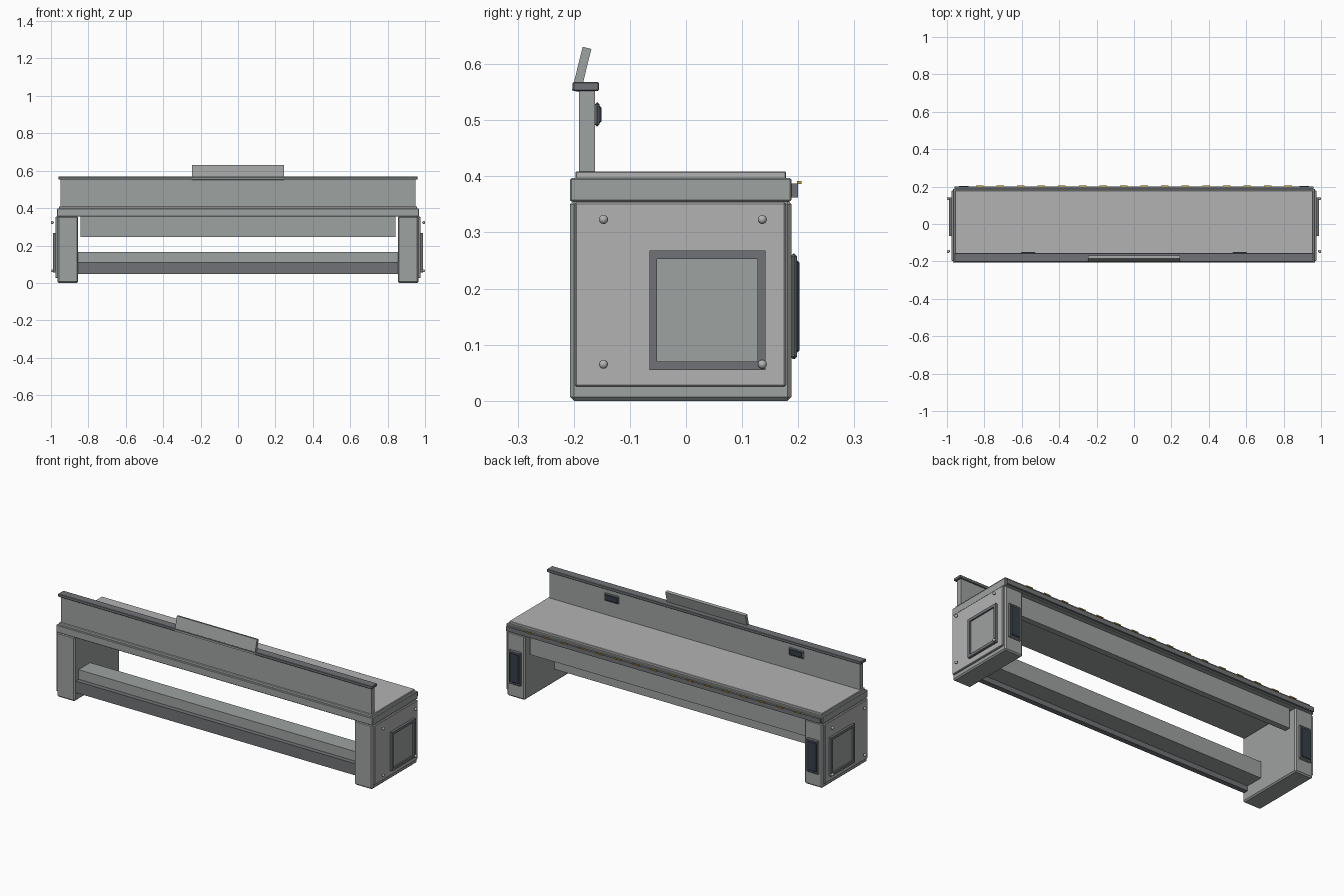
import bpy, math

if "Cube" in bpy.data.objects:
    bpy.data.objects.remove(bpy.data.objects["Cube"])


def mat(name, r, g, b):
    m = bpy.data.materials.new(name)
    m.diffuse_color = (r, g, b, 1)
    m.use_nodes = True
    m.node_tree.nodes["Principled BSDF"].inputs["Base Color"].default_value = m.diffuse_color
    return m


GREY = mat("grey_metal", 0.34, 0.36, 0.35)
LIGHT = mat("light_panel", 0.45, 0.45, 0.45)
DARK = mat("dark_trim", 0.16, 0.17, 0.18)
SCREEN = mat("dark_glass", 0.035, 0.05, 0.065)
GOLD = mat("gold_mark", 0.5, 0.36, 0.06)


def box(name, x, y, z, m, bevel=0.0, rot=0.0):
    """Box from (min, max) ranges, optionally bevelled and tilted about x."""
    bpy.ops.mesh.primitive_cube_add(
        size=1, location=[(a + b) / 2 for a, b in (x, y, z)], rotation=(rot, 0, 0))
    o = bpy.context.object
    o.name = name
    o.scale = [b - a for a, b in (x, y, z)]
    bpy.ops.object.transform_apply(location=False, rotation=False, scale=True)
    o.data.materials.append(m)
    if bevel:
        mod = o.modifiers.new("bevel", 'BEVEL')
        mod.width = bevel
        mod.segments = 1
    return o


def pair(name, x, y, z, m, bevel=0.0):
    """The same box on both sides."""
    box(name + "_right", x, y, z, m, bevel)
    box(name + "_left", (-x[1], -x[0]), y, z, m, bevel)


# Seat: structural slab and lighter top plate
box("seat_slab", (-.968, .968), (-.207, .188), (.355, .397), GREY, .003)
box("seat_top", (-.957, .957), (-.197, .178), (.395, .409), LIGHT, .002)

# Backrest, cap and tilted head panel
box("backrest", (-.95, .95), (-.191, -.162), (.405, .554), GREY)
box("backrest_cap", (-.96, .96), (-.202, -.155), (.552, .568), DARK, .002)
box("head_panel", (-.245, .245), (-.194, -.178), (.55, .63), GREY, rot=-.24)

# Small lamps on the backrest
pair("lamp_frame", (.52, .61), (-.163, -.154), (.489, .532), DARK, .004)
pair("lamp_glass", (.526, .604), (-.158, -.151), (.495, .526), SCREEN, .003)

# Legs with side plates and rear displays
pair("leg", (.855, .965), (-.207, .188), (0, .357), GREY, .007)
pair("side_plate", (.962, .975), (-.198, .178), (.025, .354), LIGHT, .003)
pair("display_frame", (.873, .948), (.186, .198), (.074, .262), DARK, .005)
pair("display_glass", (.881, .940), (.19, .202), (.086, .25), SCREEN, .004)

# Side hatch: raised rim around a recessed panel
pair("hatch_panel", (.972, .980), (-.055, .131), (.066, .258), GREY)
for n, y, z in (("bottom", (-.065, .142), (.055, .070)), ("top", (-.065, .142), (.253, .268)),
                ("front", (-.065, -.052), (.070, .253)), ("rear", (.127, .142), (.070, .253))):
    pair("hatch_rim_" + n, (.972, .988), y, z, DARK)

# Domed bolts at the side plate corners
for s in (-1, 1):
    for y in (-.147, .136):
        for z in (.065, .323):
            bpy.ops.mesh.primitive_uv_sphere_add(
                segments=12, ring_count=8, radius=.008, location=(s * .992, y, z))
            o = bpy.context.object
            o.name = "bolt"
            o.data.materials.append(LIGHT)
            bpy.ops.object.shade_smooth_by_angle()

# Beams between the legs
box("rear_apron", (-.843, .843), (.125, .158), (.246, .357), GREY)
box("stretcher", (-.857, .857), (-.172, -.07), (.075, .165), GREY)
box("front_rail", (-.857, .857), (-.198, -.17), (.048, .112), DARK)

# Rear edge strip with a row of marks
box("edge_strip", (-.96, .96), (.186, .2), (.362, .387), DARK)
for i in range(16):
    x = -.825 + .11 * i
    box("edge_mark", (x - .02, x + .02), (.198, .206), (.386, .392), GOLD)
